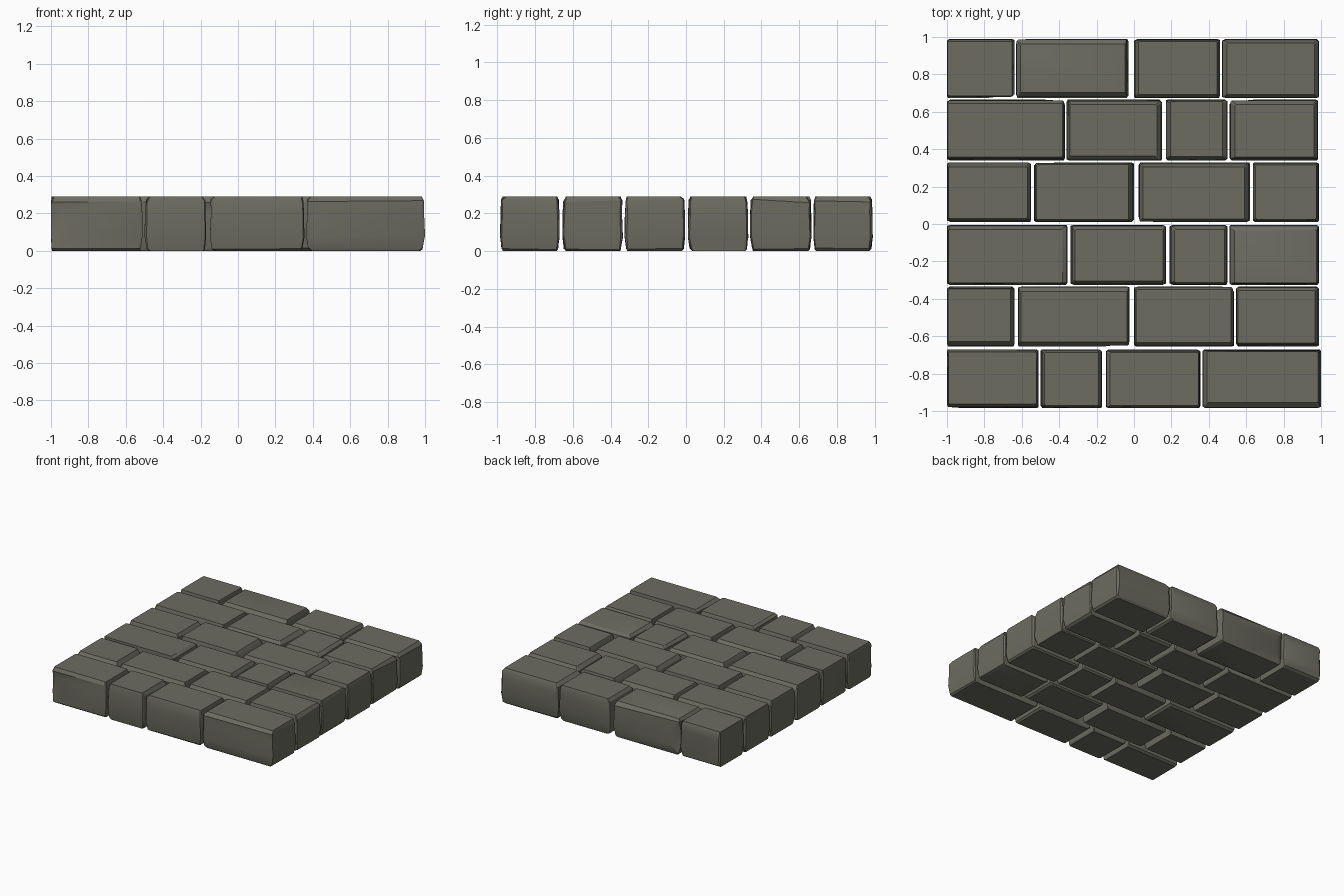
import bpy, bmesh, math, random

if "Cube" in bpy.data.objects:
    bpy.data.objects.remove(bpy.data.objects["Cube"])

random.seed(7)
H = 0.29

stone = bpy.data.materials.new("stone")
stone.diffuse_color = (0.15, 0.15, 0.12, 1)
stone.use_nodes = True
stone.node_tree.nodes["Principled BSDF"].inputs["Base Color"].default_value = stone.diffuse_color

# courses: (y0, y1, [(x0, x1) per brick])
COURSES = [
    (-0.985, -0.670, [(-1, -.51), (-.50, -.17), (-.15, .355), (.365, 1)]),
    (-0.655, -0.335, [(-1, -.64), (-.62, -.025), (0, .535), (.545, .99)]),
    (-0.325, -0.005, [(-1, -.355), (-.34, .17), (.19, .50), (.51, .99)]),
    (0.010, 0.330, [(-1, -.55), (-.535, 0), (.025, .62), (.635, .99)]),
    (0.340, 0.665, [(-1, -.37), (-.36, .15), (.17, .50), (.51, .985)]),
    (0.675, 0.990, [(-1, -.64), (-.63, -.03), (0, .46), (.47, .99)]),
]


def ring(x0, x1, y0, y1, corners):
    """Rectangle with each corner clipped by (along x, along y)."""
    (a, b), (c, d), (e, f), (g, h) = corners
    return [(x0, y0 + b), (x0 + a, y0), (x1 - c, y0), (x1, y0 + d),
            (x1, y1 - f), (x1 - e, y1), (x0 + g, y1), (x0, y1 - h)]


def brick(name, x0, x1, y0, y1):
    u = random.uniform
    chips = [(u(.004, .02), u(.004, .015)) for _ in range(4)]
    small = [(.006, .006)] * 4
    if random.random() < 0.35:                       # one long worn corner
        chips[random.randrange(4)] = (u(.06, .14), u(.015, .03))
    left = 0.4 if x0 == -1 else 1                    # left border is barely worn

    def inset(lo, hi):
        return (x0 + left * u(lo, hi), x1 - u(lo, hi), y0 + u(lo, hi), y1 - u(lo, hi))

    layers = [
        (0.0, 0.0, ring(*inset(.012, .03), small)),
        (0.012, .004, ring(*inset(.006, .015), small)),
        (0.08, .012, ring(x0, x1, y0, y1, chips)),
        (0.21, .012, ring(*inset(.0, .006), chips)),
        (0.265, .012, ring(*inset(.002, .009), small)),
        (H, 0.0, ring(*inset(.010, .030), small)),
    ]
    bm = bmesh.new()
    rings = []
    for z, wobble, pts in layers:
        # one height offset per corner keeps worn edges slanted
        dz = [u(-wobble, wobble) for _ in range(4)]
        rings.append([bm.verts.new((x, y, z + dz[i // 2])) for i, (x, y) in enumerate(pts)])
    for lo, hi in zip(rings, rings[1:]):
        for i in range(8):
            j = (i + 1) % 8
            bm.faces.new((lo[i], lo[j], hi[j], hi[i]))
    bm.faces.new(rings[0][::-1])
    bm.faces.new(rings[-1])
    bmesh.ops.recalc_face_normals(bm, faces=bm.faces)
    me = bpy.data.meshes.new(name)
    bm.to_mesh(me)
    bm.free()
    me.materials.append(stone)
    ob = bpy.data.objects.new(name, me)
    bpy.context.collection.objects.link(ob)
    return ob


# lay the staggered bricks
bricks = [brick(f"brick_row{r + 1}_{c + 1}", x0, x1, y0, y1)
          for r, (y0, y1, xs) in enumerate(COURSES)
          for c, (x0, x1) in enumerate(xs)]

# soft shading with crisp worn edges
for ob in bricks:
    ob.select_set(True)
bpy.context.view_layer.objects.active = bricks[0]
bpy.ops.object.shade_smooth_by_angle(angle=math.radians(25))
